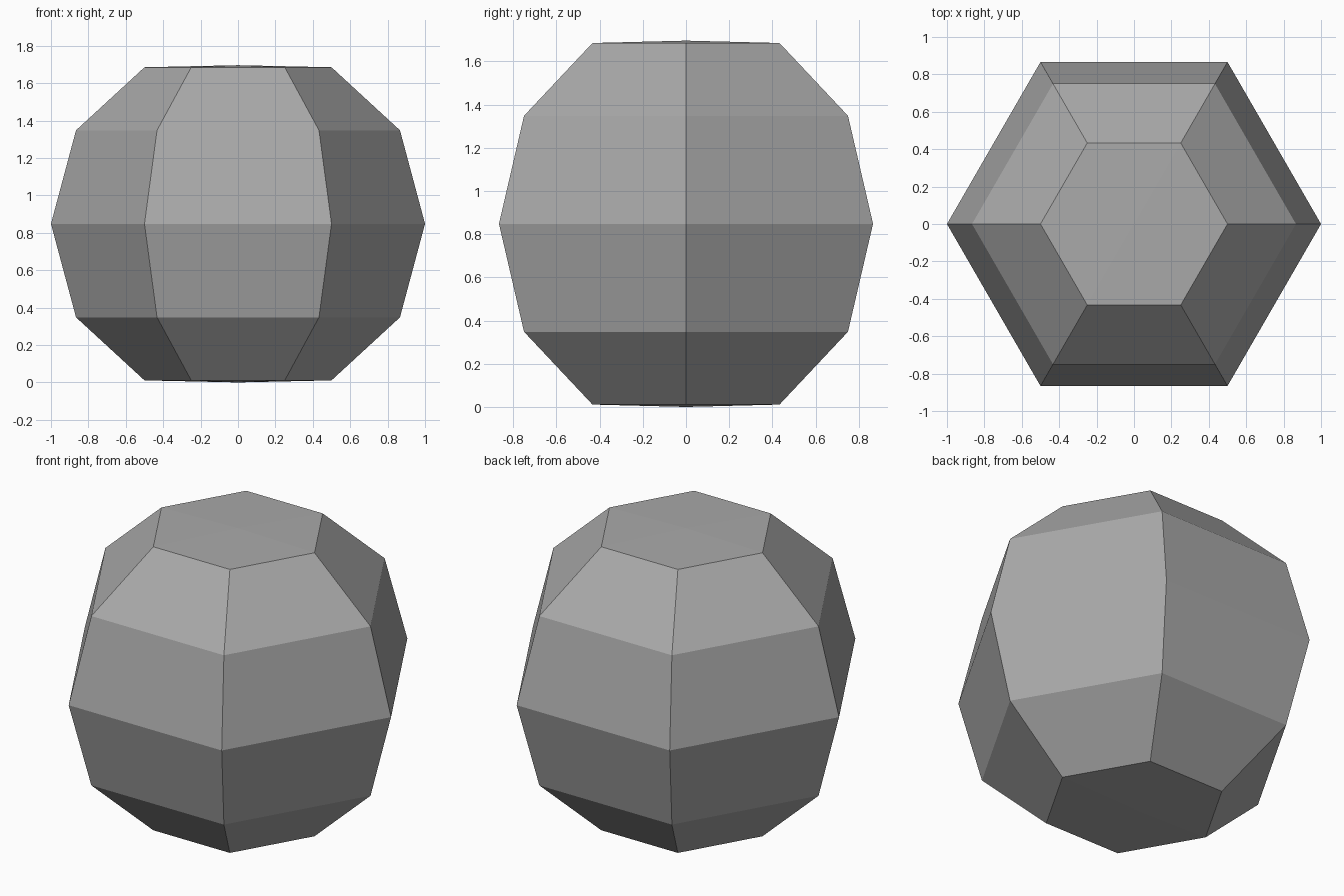
import bpy
import bmesh
from math import cos, sin, pi

cube = bpy.data.objects.get("Cube")
if cube:
    bpy.data.objects.remove(cube, do_unlink=True)

# Plain grey surface
GREY = (0.4, 0.4, 0.4, 1.0)
grey = bpy.data.materials.new("plain grey")
grey.use_nodes = True
grey.diffuse_color = GREY
grey.node_tree.nodes["Principled BSDF"].inputs["Base Color"].default_value = GREY

# Six-sided ball: half profile of (radius, height), mirrored about the equator
SIDES = 6
MIDDLE = 0.848
POLE = 0.848
upper = [(1.0, 0.0), (0.866, 0.5), (0.5, 0.837)]
profile = [(r, -h) for r, h in reversed(upper[1:])] + upper

bm = bmesh.new()
rings = []
for radius, height in profile:
    rings.append([bm.verts.new((radius * cos(2 * pi * i / SIDES),
                                radius * sin(2 * pi * i / SIDES),
                                MIDDLE + height)) for i in range(SIDES)])
bottom = bm.verts.new((0, 0, MIDDLE - POLE))
top = bm.verts.new((0, 0, MIDDLE + POLE))

# Side bands and the nearly flat caps
for i in range(SIDES):
    j = (i + 1) % SIDES
    for low, high in zip(rings, rings[1:]):
        bm.faces.new((low[i], low[j], high[j], high[i]))
    bm.faces.new((rings[-1][i], rings[-1][j], top))
    bm.faces.new((rings[0][j], rings[0][i], bottom))
bmesh.ops.recalc_face_normals(bm, faces=bm.faces)

mesh = bpy.data.meshes.new("faceted_ball")
bm.to_mesh(mesh)
bm.free()
mesh.materials.append(grey)
ball = bpy.data.objects.new("faceted_ball", mesh)
bpy.context.collection.objects.link(ball)
